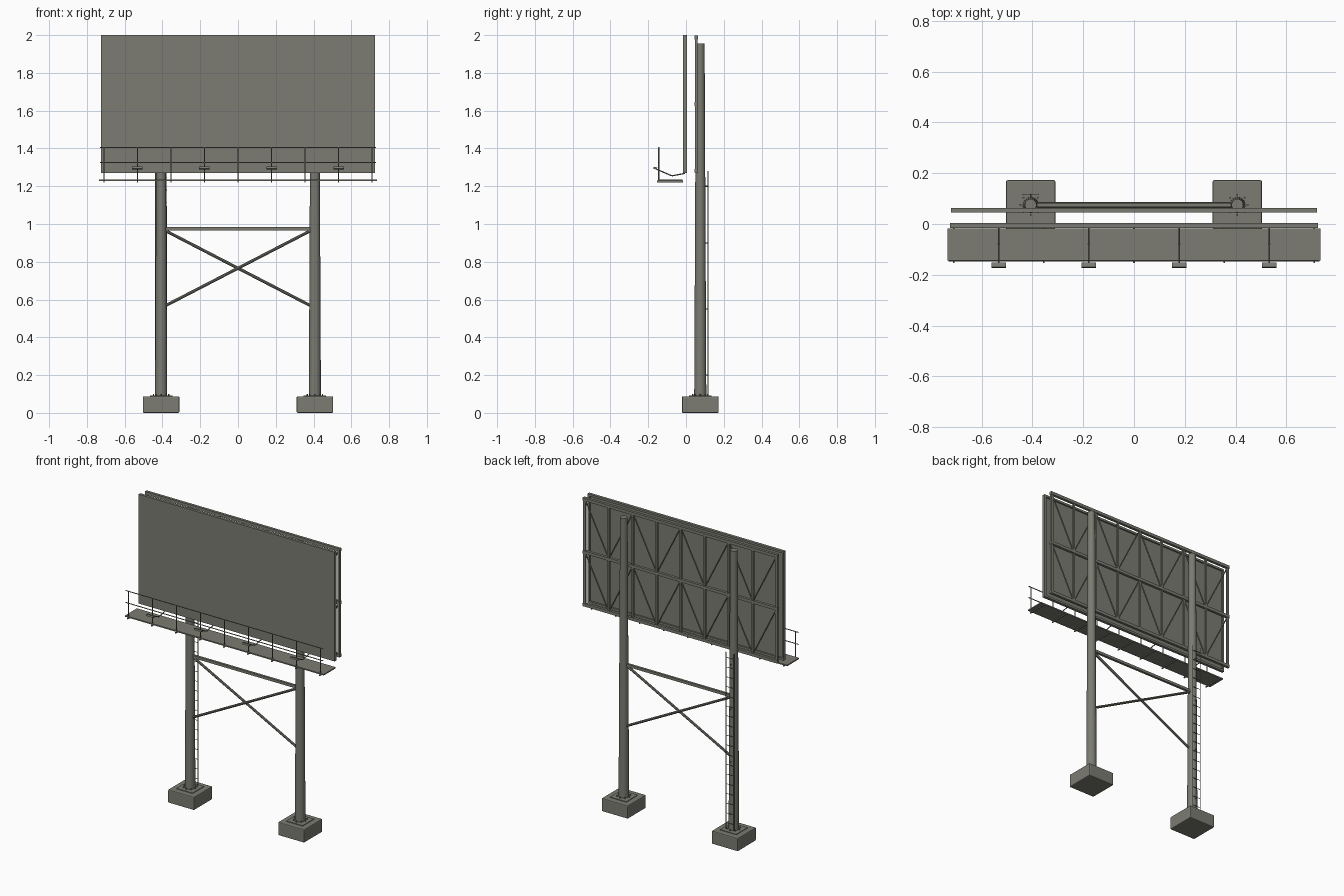
import bpy
import math
from mathutils import Vector

cube = bpy.data.objects.get("Cube")
if cube:
    bpy.data.objects.remove(cube)

mat = bpy.data.materials.new("weathered_grey")
mat.use_nodes = True
GREY = (0.2, 0.2, 0.17, 1)
mat.diffuse_color = GREY
mat.node_tree.nodes["Principled BSDF"].inputs["Base Color"].default_value = GREY


def finish(name):
    ob = bpy.context.object
    ob.name = name
    ob.data.materials.append(mat)
    return ob


def box(name, lo, hi, bevel=0):
    lo, hi = Vector(lo), Vector(hi)
    bpy.ops.mesh.primitive_cube_add(size=1, location=(lo + hi) / 2)
    ob = finish(name)
    ob.scale = hi - lo
    bpy.ops.object.transform_apply(location=False, rotation=False)
    if bevel:
        mod = ob.modifiers.new("bevel", "BEVEL")
        mod.width = bevel
        mod.segments = 2
    return ob


def rod(name, a, b, r, sides=6, r_end=None):
    a, b = Vector(a), Vector(b)
    bpy.ops.mesh.primitive_cone_add(vertices=sides, radius1=r, radius2=r_end or r,
                                    depth=(b - a).length, location=(a + b) / 2)
    ob = finish(name)
    ob.rotation_euler = (b - a).to_track_quat("Z", "Y").to_euler()
    if sides > 4:
        bpy.ops.object.shade_smooth_by_angle(angle=math.radians(40))
    return ob


POLE_X, POLE_Y = 0.407, 0.0755
Z0, Z1 = 1.27, 2.0

# Footings, base plates, anchor bolts and tapered poles
for side, s in (("left", 1), ("right", -1)):
    x = s * POLE_X
    box(side + "_footing", (x - 0.097, POLE_Y - 0.097, 0), (x + 0.097, POLE_Y + 0.097, 0.088), 0.006)
    box(side + "_base_plate", (x - 0.06, POLE_Y - 0.06, 0.086), (x + 0.06, POLE_Y + 0.06, 0.092))
    for i in range(8):
        a = math.tau * i / 8
        bx, by = x + 0.04 * math.cos(a), POLE_Y + 0.04 * math.sin(a)
        rod(side + "_anchor_bolt", (bx, by, 0.09), (bx, by, 0.1), 0.004)
    rod(side + "_pole", (x, POLE_Y, 0.09), (x, POLE_Y, 1.955), 0.032, 20, 0.023)

# Bracing between the poles
box("brace_beam", (-0.39, POLE_Y - 0.008, 0.966), (0.39, POLE_Y + 0.008, 0.984))
for s in (1, -1):
    rod("cross_brace", (-0.385 * s, POLE_Y + s * 0.004, 0.965), (0.385 * s, POLE_Y + s * 0.004, 0.567), 0.008, 8)

# Display panel: face sheet with a lip around its back
PX = 0.725
box("panel_sheet", (-PX, -0.015, Z0), (PX, -0.006, Z1))
for z in (Z0, Z1 - 0.014):
    box("panel_lip_horizontal", (-PX, -0.008, z), (PX, 0.004, z + 0.014))
for x in (-PX, PX - 0.014):
    box("panel_lip_vertical", (x, -0.008, Z0), (x + 0.014, 0.004, Z1))

# Rear truss: rails, uprights and zigzag diagonals
TY, HALF, BAYS = 0.054, 0.71, 8
levels = (Z0 + 0.012, 1.635, Z1 - 0.012)
for z in levels:
    box("truss_rail", (-0.72, TY - 0.009, z - 0.01), (0.72, TY + 0.009, z + 0.01))
xs = [-HALF + 2 * HALF * i / BAYS for i in range(BAYS + 1)]
for i, x in enumerate(xs):
    w = 0.008 if i in (0, BAYS) else 0.006
    box("truss_upright", (x - w, TY - 0.006, levels[0]), (x + w, TY + 0.006, levels[2]))
for low, high in zip(levels, levels[1:]):
    for i in range(BAYS):
        za, zb = (high, low) if i % 2 == 0 else (low, high)
        rod("truss_diagonal", (xs[i], TY, za), (xs[i + 1], TY, zb), 0.0045)

# Walkway deck with brackets and guard rail
box("walkway_deck", (-0.735, -0.144, 1.228), (0.735, -0.018, 1.236))
for i in range(9):
    x = -0.71 + 1.42 * i / 8
    box("walkway_bracket", (x - 0.003, -0.153, 1.221), (x + 0.003, -0.015, 1.229))
    rod("guard_post", (x, -0.144, 1.225), (x, -0.144, 1.406), 0.0032)
for z in (1.325, 1.405):
    rod("guard_rail", (-0.73, -0.144, z), (0.73, -0.144, z), 0.0032)

# Floodlights on bent arms
for x in (-0.533, -0.178, 0.178, 0.533):
    path = [(x, -0.005, 1.268), (x, -0.075, 1.255), (x, -0.16, 1.292)]
    for a, b in zip(path, path[1:]):
        rod("light_arm", a, b, 0.0032)
    lamp = box("floodlight", (x - 0.028, -0.172, 1.29), (x + 0.028, -0.153, 1.301))
    lamp.rotation_euler.x = math.radians(-15)

# Access ladder behind the right pole
LX, LY = -POLE_X, 0.117
for s in (-1, 1):
    rod("ladder_rail", (LX + s * 0.03, LY, 0.1), (LX + s * 0.03, LY, 1.28), 0.0025)
for i in range(18):
    z = 0.14 + 0.065 * i
    rod("ladder_rung", (LX - 0.03, LY, z), (LX + 0.03, LY, z), 0.002)
for z in (0.2, 0.55, 0.9, 1.2):
    rod("ladder_bracket", (LX, POLE_Y, z), (LX, LY, z), 0.003)
